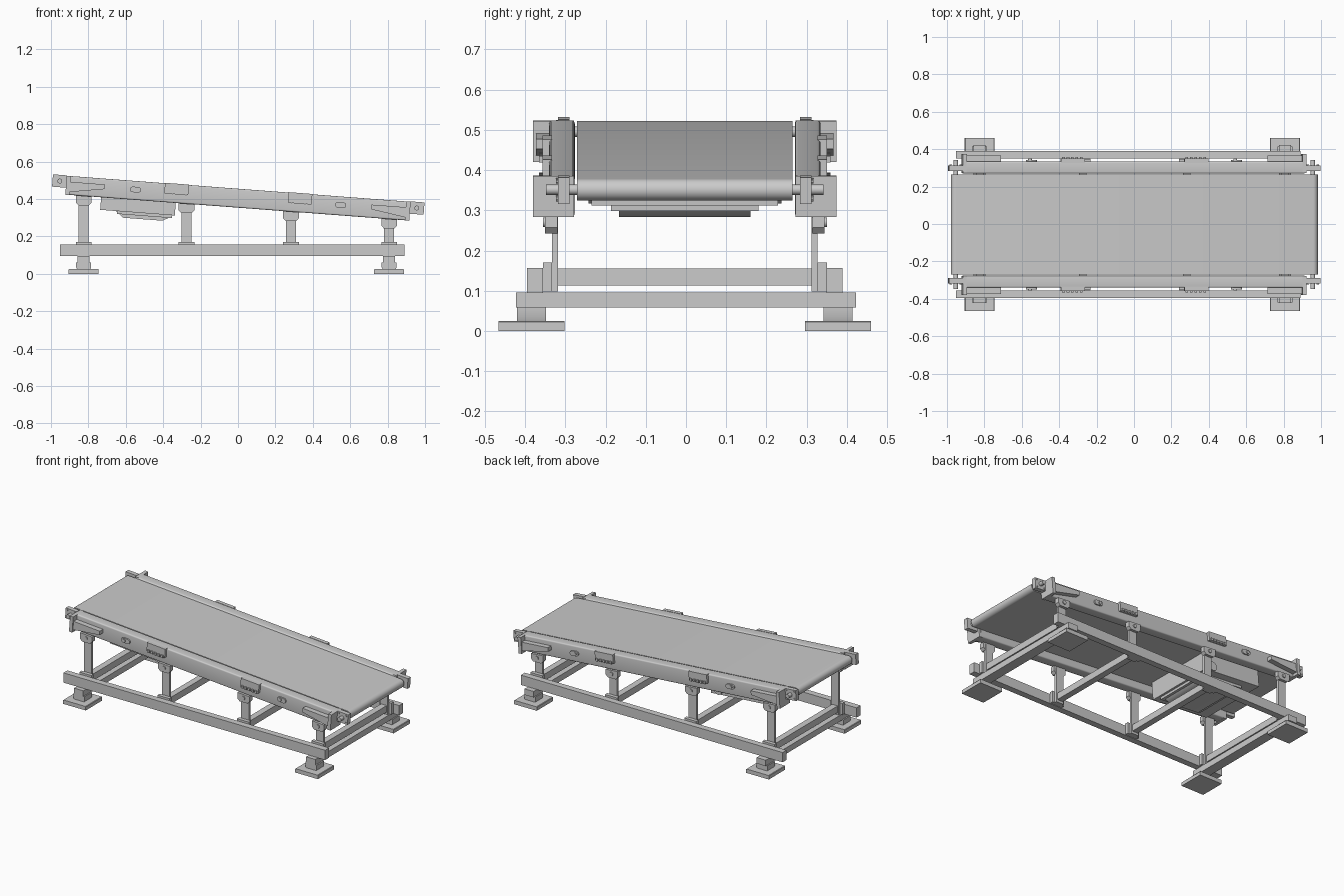
import bpy, bmesh, math
from mathutils import Matrix

if "Cube" in bpy.data.objects:
    bpy.data.objects.remove(bpy.data.objects["Cube"])

TILT = Matrix.Translation((0, 0, 0.4035)) @ Matrix.Rotation(0.0755, 4, 'Y')
Y0 = -0.003          # small sideways offset of the frame
SLOPE = math.tan(0.0755)


def prism(name, pts, y0, y1, tilt=False, round_x=0):
    """Extrude an xz outline from y0 to y1, optionally in the sloped deck frame."""
    bm = bmesh.new()
    a = [bm.verts.new((x, y0, z)) for x, z in pts]
    b = [bm.verts.new((x, y1, z)) for x, z in pts]
    bm.faces.new(a)
    bm.faces.new(b[::-1])
    n = len(pts)
    for i in range(n):
        bm.faces.new((a[i], b[i], b[(i + 1) % n], a[(i + 1) % n]))
    if round_x:
        edges = [e for e in bm.edges
                 if abs(e.verts[0].co.x - e.verts[1].co.x) > 0.5]
        bmesh.ops.bevel(bm, geom=edges, offset=round_x, segments=4,
                        profile=0.5, affect='EDGES')
    bmesh.ops.recalc_face_normals(bm, faces=bm.faces)
    if tilt:
        bm.transform(TILT)
    me = bpy.data.meshes.new(name)
    bm.to_mesh(me)
    bm.free()
    ob = bpy.data.objects.new(name, me)
    bpy.context.collection.objects.link(ob)
    return ob


def rect(x0, x1, z0, z1):
    return [(x0, z0), (x1, z0), (x1, z1), (x0, z1)]


def stadium(cx, cz, half, r, n=12):
    """Outline with round ends; half = 0 gives a circle."""
    pts = []
    for side, start in ((1, -90), (-1, 90)):
        for i in range(n + (half > 0)):
            t = math.radians(start + 180 * i / n)
            pts.append((cx + side * half + r * math.cos(t), cz + r * math.sin(t)))
    return pts


def pair(name, pts, ya, yb, **kw):
    """Same part on the front (-y) and back (+y) sides."""
    for s, side in ((-1, "front"), (1, "back")):
        lo, hi = sorted((s * ya, s * yb))
        prism(f"{name}_{side}", pts, Y0 + lo, Y0 + hi, **kw)


# Belt loop
prism("belt", stadium(0, 0.02, 0.957, 0.027), Y0 - 0.268, Y0 + 0.268, tilt=True)

# Side rails
pair("side_rail", rect(-0.915, 0.91, -0.05, 0.051), 0.2735, 0.3375,
     tilt=True, round_x=0.008)

for e, end in ((-1, "left"), (1, "right")):
    def ex(pts):
        return [(e * x, z) for x, z in pts]
    # Rail end plates and tapered side covers
    pair(f"rail_end_plate_{end}", ex(rect(0.9, 0.922, -0.051, 0.051)), 0.275, 0.377, tilt=True)
    pair(f"side_cover_{end}", ex([(0.715, -0.005), (0.902, -0.035),
                                  (0.902, 0.02), (0.715, 0.02)]), 0.335, 0.37, tilt=True)
    # Roller bearings, shafts and nuts
    pair(f"bearing_block_{end}", ex(rect(0.92, 0.996, -0.013, 0.053)), 0.287, 0.315, tilt=True)
    pair(f"roller_shaft_{end}", stadium(e * 0.957, 0.02, 0, 0.013, 8), 0.26, 0.345, tilt=True)
    for i, (dx, dz) in enumerate(((-.026, -.022), (.026, -.022), (-.026, .022), (.026, .022))):
        pair(f"bearing_bolt_{end}_{i}", stadium(e * 0.957 + dx, 0.02 + dz, 0, 0.005, 4),
             0.31, 0.32, tilt=True)
    # Oval sensors: capsule plus a raised round lens
    pair(f"oval_sensor_{end}", stadium(e * 0.55, 0.005, 0.015, 0.015, 8), 0.33, 0.346, tilt=True)
    pair(f"sensor_lens_{end}", stadium(e * 0.55 - 0.008, 0.005, 0, 0.01, 8), 0.34, 0.352, tilt=True)
    # Control panels with a row of studs
    px = e * 0.331
    pair(f"control_panel_{end}", rect(px - 0.064, px + 0.064, -0.003, 0.053), 0.33, 0.354, tilt=True)
    for i in range(5):
        sx = px - 0.048 + i * 0.024
        pair(f"panel_stud_{end}_{i}", rect(sx - 0.007, sx + 0.007, -0.005, 0.011),
             0.345, 0.362, tilt=True)

# Drive housing under the belt
prism("drive_housing", rect(-0.73, -0.33, -0.117, -0.006), Y0 - 0.232, Y0 + 0.232, tilt=True)
prism("drive_sump", [(-0.655, -0.11), (-0.605, -0.15), (-0.395, -0.15),
                     (-0.365, -0.135), (-0.345, -0.11)], Y0 - 0.163, Y0 + 0.163, tilt=True)
prism("drive_lower_guard", rect(-0.64, -0.345, -0.132, -0.11), Y0 - 0.183, Y0 + 0.183, tilt=True)
pair("drive_hub", stadium(-0.385, -0.088, 0, 0.028, 12), 0.225, 0.24, tilt=True)

# Base beams
pair("base_beam", rect(-0.952, 0.89, 0.095, 0.157), 0.352, 0.392)

# Legs: post, hinge bracket, bolt, mounting plate and crossbar
for k, x in enumerate((-0.825, -0.275, 0.283, 0.808)):
    zt = 0.3535 - x * SLOPE
    w = 0.042
    pair(f"leg_post_{k}", rect(x - 0.027, x + 0.027, 0.098, zt - 0.01), 0.315, 0.33)
    pair(f"leg_bracket_{k}", [(x - w, zt + w * SLOPE), (x - w, zt - 0.035), (x - 0.028, zt - 0.05),
                              (x + 0.028, zt - 0.05), (x + w, zt - 0.035),
                              (x + w, zt - w * SLOPE)], 0.317, 0.347)
    pair(f"bracket_bolt_{k}", stadium(x, zt - 0.022, 0, 0.012, 8), 0.34, 0.353)
    pair(f"leg_mount_plate_{k}", rect(x - w, x + w, 0.098, 0.17), 0.33, 0.353)
    prism(f"crossbar_{k}", rect(x - 0.02, x + 0.02, 0.113, 0.155), Y0 - 0.317, Y0 + 0.317)

# Feet: support bar, neck and pad
for x, end in ((-0.825, "left"), (0.808, "right")):
    prism(f"foot_bar_{end}", rect(x - 0.032, x + 0.032, 0.058, 0.096), -0.423, 0.423)
    pair(f"foot_neck_{end}", [(x - 0.034, 0.02), (x + 0.034, 0.02), (x + 0.04, 0.035),
                              (x + 0.04, 0.06), (x - 0.04, 0.06), (x - 0.04, 0.035)], 0.345, 0.417)
    pair(f"foot_pad_{end}", [(x - 0.08, 0), (x + 0.08, 0), (x + 0.08, 0.022), (x + 0.077, 0.025),
                             (x - 0.077, 0.025), (x - 0.08, 0.022)], 0.299, 0.463)

# Smooth rounded parts, keep edges sharp
bpy.ops.object.select_all(action='SELECT')
bpy.context.view_layer.objects.active = bpy.data.objects["belt"]
bpy.ops.object.shade_smooth_by_angle(angle=math.radians(31))
